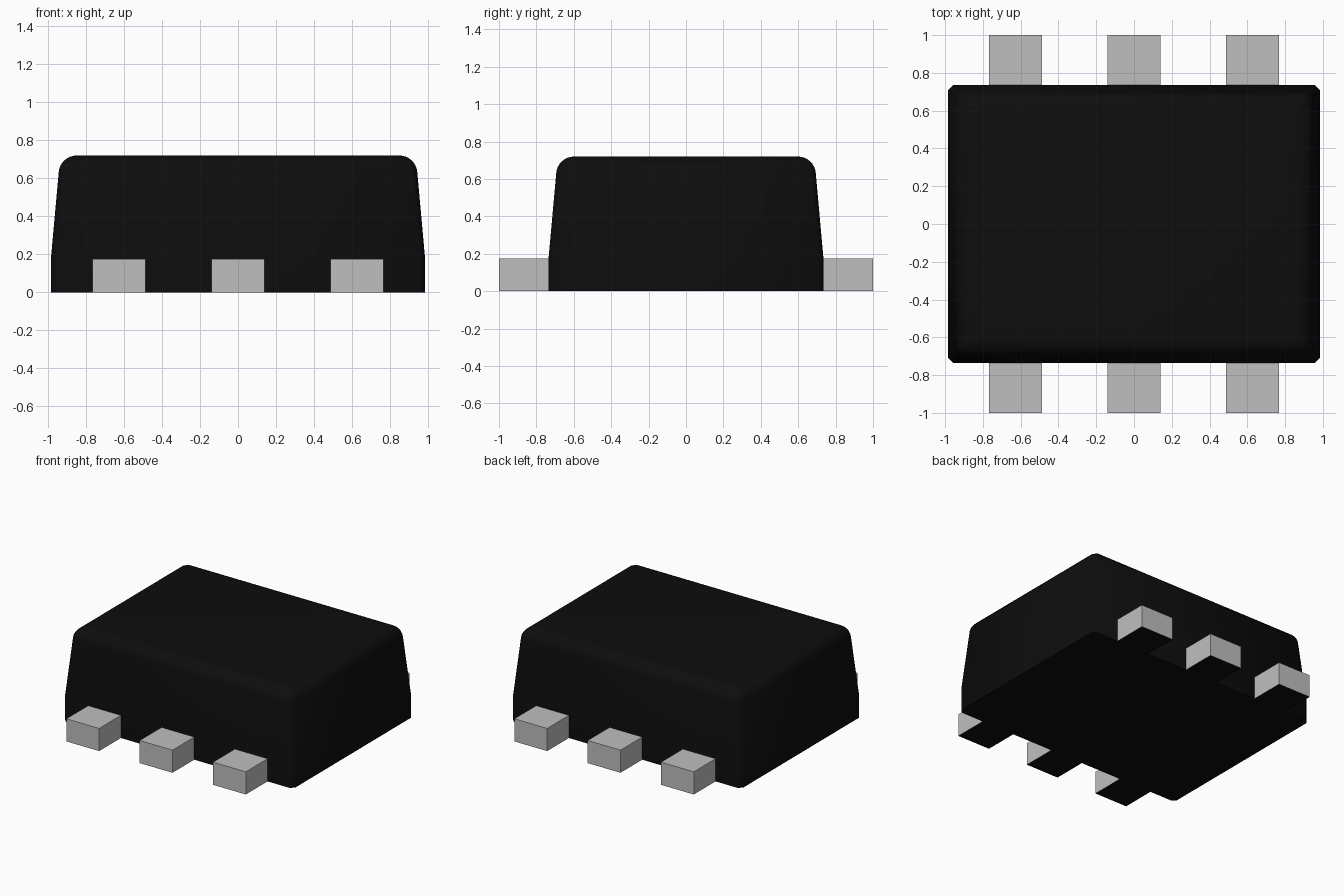
import bpy, bmesh, math

cube = bpy.data.objects.get("Cube")
if cube:
    bpy.data.objects.remove(cube, do_unlink=True)


def make_material(name, value):
    mat = bpy.data.materials.new(name)
    mat.use_nodes = True
    color = (value, value, value, 1)
    mat.diffuse_color = color
    mat.node_tree.nodes["Principled BSDF"].inputs["Base Color"].default_value = color
    return mat


black = make_material("black plastic", 0.004)
silver = make_material("silver metal", 0.52)


def finish(bm, name, materials):
    bmesh.ops.recalc_face_normals(bm, faces=bm.faces)
    mesh = bpy.data.meshes.new(name)
    bm.to_mesh(mesh)
    bm.free()
    for mat in materials:
        mesh.materials.append(mat)
    obj = bpy.data.objects.new(name, mesh)
    bpy.context.collection.objects.link(obj)
    return obj


# Moulded body: chamfered rectangles stacked along a tapered, rounded profile
HALF_X, HALF_Y, CHAMFER, HEIGHT, RADIUS = 0.985, 0.735, 0.028, 0.72, 0.095
profile = [(0.0, 0.0), (0.0, 0.175)]            # (inset, height)
for i in range(9):
    a = math.radians(5 + 85 * i / 8)
    profile.append((0.041 + RADIUS * (1 - math.cos(a)),
                    HEIGHT - RADIUS * (1 - math.sin(a))))

bm = bmesh.new()
rings = []
for inset, z in profile:
    x, y, c = HALF_X - inset, HALF_Y - inset, CHAMFER
    outline = [(x, c - y), (x, y - c), (x - c, y), (c - x, y),
               (-x, y - c), (-x, c - y), (c - x, -y), (x - c, -y)]
    rings.append([bm.verts.new((px, py, z)) for px, py in outline])
for low, high in zip(rings, rings[1:]):
    for i in range(8):
        j = (i + 1) % 8
        bm.faces.new((low[i], low[j], high[j], high[i]))
bm.faces.new(rings[0][::-1])
bm.faces.new(rings[-1])
body = finish(bm, "body", [black])
bpy.ops.object.select_all(action="DESELECT")
body.select_set(True)
bpy.context.view_layer.objects.active = body
bpy.ops.object.shade_smooth_by_angle(angle=math.radians(50))

# Flat terminals along the front and back, dark on the underside
INNER, PIN_WIDTH, PIN_HEIGHT = 0.70, 0.28, 0.175
for side, sign in (("front", -1), ("back", 1)):
    for label, x in (("right", -0.627), ("middle", 0.0), ("left", 0.627)):
        bm = bmesh.new()
        bmesh.ops.create_cube(bm, size=1)
        bmesh.ops.scale(bm, vec=(PIN_WIDTH, 1 - INNER, PIN_HEIGHT), verts=bm.verts)
        bmesh.ops.translate(bm, vec=(x, sign * (1 + INNER) / 2, PIN_HEIGHT / 2),
                            verts=bm.verts)
        bm.normal_update()
        for face in bm.faces:
            face.material_index = 1 if face.normal.z < -0.5 else 0
        finish(bm, f"{side}_{label}_terminal", [silver, black])
